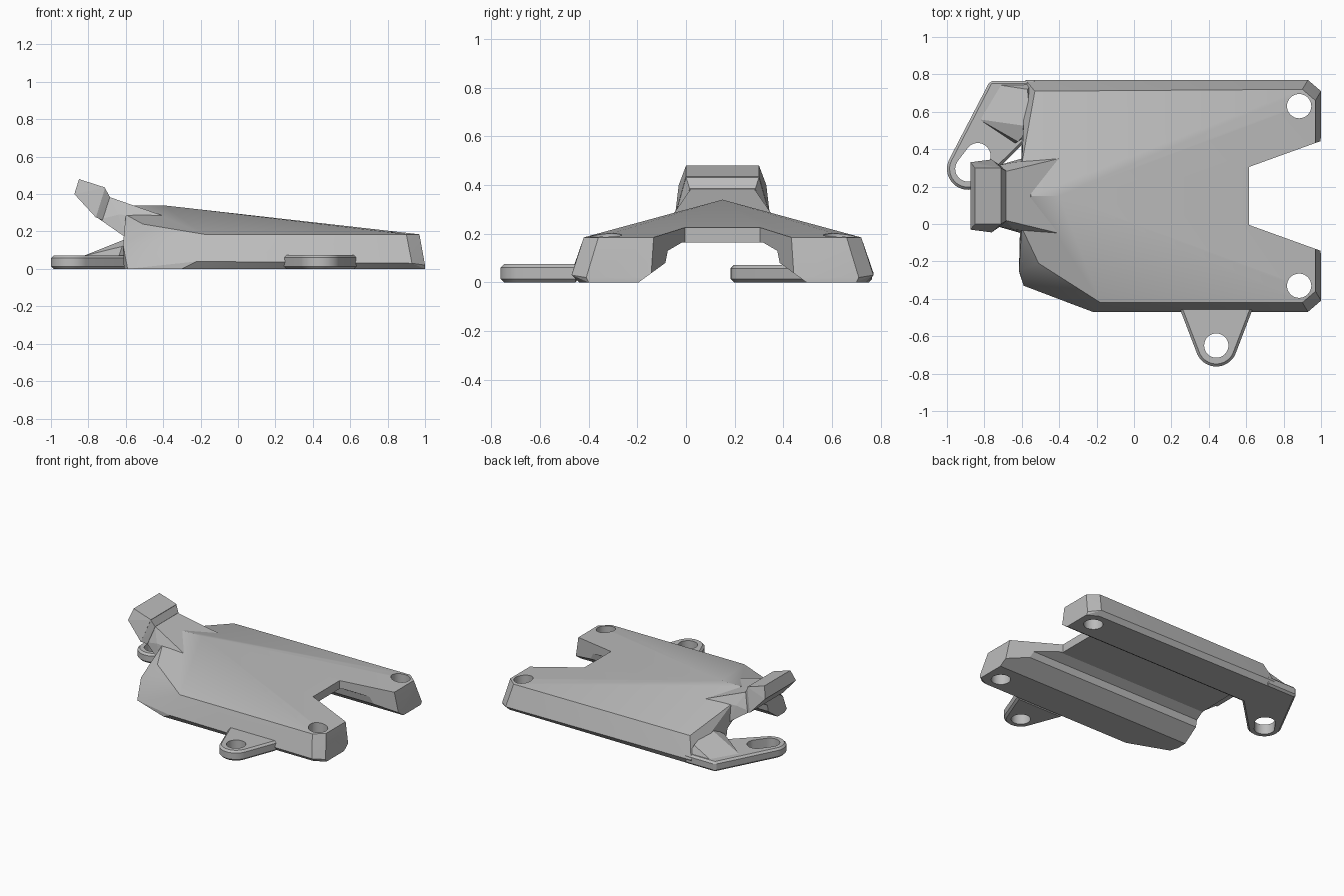
import bpy, bmesh, math
from mathutils import Vector

cube = bpy.data.objects.get("Cube")
if cube:
    bpy.data.objects.remove(cube)

grey = bpy.data.materials.new("plain_grey")
grey.use_nodes = True
GREY = (0.5, 0.5, 0.5, 1)
grey.diffuse_color = GREY
grey.node_tree.nodes["Principled BSDF"].inputs["Base Color"].default_value = GREY

MID = 0.15  # y of the ridge


def finish(name, bm):
    bmesh.ops.recalc_face_normals(bm, faces=bm.faces)
    mesh = bpy.data.meshes.new(name)
    bm.to_mesh(mesh)
    bm.free()
    mesh.materials.append(grey)
    ob = bpy.data.objects.new(name, mesh)
    bpy.context.collection.objects.link(ob)
    return ob


def hull(name, points):
    bm = bmesh.new()
    for p in points:
        bm.verts.new(p)
    res = bmesh.ops.convex_hull(bm, input=bm.verts)
    loose = [v for v in bm.verts if not v.link_faces]
    bmesh.ops.delete(bm, geom=loose, context='VERTS')
    bmesh.ops.dissolve_limit(bm, angle_limit=0.01, verts=bm.verts, edges=bm.edges)
    return finish(name, bm)


def prism(name, outline, start, depth):
    """Extrude a closed outline of 3D points along a vector."""
    bm = bmesh.new()
    face = bm.faces.new([bm.verts.new(Vector(p) + Vector(start)) for p in outline])
    ext = bmesh.ops.extrude_face_region(bm, geom=[face])
    moved = [g for g in ext["geom"] if isinstance(g, bmesh.types.BMVert)]
    bmesh.ops.translate(bm, verts=moved, vec=depth)
    return finish(name, bm)


def arc(cx, cy, r, a0, a1, n=16):
    return [(cx + r * math.cos(math.radians(a0 + (a1 - a0) * i / n)),
             cy + r * math.sin(math.radians(a0 + (a1 - a0) * i / n)), 0) for i in range(n + 1)]


def apply(ob, mod):
    bpy.context.view_layer.objects.active = ob
    bpy.ops.object.modifier_apply(modifier=mod.name)


def cut(ob, cutter):
    mod = ob.modifiers.new("cut", 'BOOLEAN')
    mod.operation = 'DIFFERENCE'
    mod.solver = 'EXACT'
    mod.object = cutter
    apply(ob, mod)
    bpy.data.objects.remove(cutter)


def hole(ob, x, y, r=0.065):
    cut(ob, prism("hole_cutter", arc(x, y, r, 0, 348.75, 31), (0, 0, -0.2), (0, 0, 1)))


def chamfer(ob, width):
    mod = ob.modifiers.new("chamfer", 'BEVEL')
    mod.width = width
    mod.segments = 1
    mod.limit_method = 'ANGLE'
    mod.angle_limit = math.radians(60)
    apply(ob, mod)


def smooth(ob, angle=22):
    bpy.ops.object.select_all(action='DESELECT')
    ob.select_set(True)
    bpy.context.view_layer.objects.active = ob
    bpy.ops.object.shade_smooth_by_angle(angle=math.radians(angle))


def both(x, half, z):
    """A point on each side of the ridge line."""
    return [(x, MID - half, z), (x, MID + half, z)]


# Hipped cover body
points = [(-0.4, MID, 0.34), (-0.55, MID, 0.34)]
points += both(-0.6, 0.17, 0.29)
points += both(0.9, 0.57, 0.185) + both(0.97, 0.51, 0.185)
points += both(0.93, 0.62, 0.03) + both(1.0, 0.56, 0.02) + both(1.0, 0.55, 0)
points += both(0.92, 0.59, 0)
# front left corner, cut off at an angle
points += [(-0.18, -0.42, 0.185), (-0.51, -0.21, 0.24), (-0.22, -0.47, 0.04),
           (-0.3, -0.44, 0), (-0.59, -0.33, 0), (-0.61, -0.27, 0), (-0.615, -0.25, 0.13)]
# back left corner
points += [(-0.53, 0.71, 0.185), (-0.58, 0.77, 0.04), (-0.58, 0.75, 0), (-0.6, 0.45, 0)]
body = hull("cover_body", points)

# Channel along the underside
half_channel = [(0.365, -0.02), (0.345, 0), (0.235, 0.08), (0.225, 0.13), (0.165, 0.165)]
section = [(0, MID - y, z) for y, z in half_channel]
section += [(0, MID + y, z) for y, z in reversed(half_channel)]
cut(body, prism("channel_cutter", section, (-1.2, 0, 0), (2.6, 0, 0)))

# Flared notch between the two arms, then the arm holes
notch = [(0.615, MID - 0.155, 0), (1.1, MID - 0.33, 0),
         (1.1, MID + 0.33, 0), (0.615, MID + 0.155, 0)]
cut(body, prism("notch_cutter", notch, (0, 0, -0.2), (0, 0, 1)))
for side in (-1, 1):
    hole(body, 0.883, MID + side * 0.48)
smooth(body)

# Front mounting tab
front_outline = [(0.64, -0.44, 0), (0.24, -0.44, 0)] + arc(0.44, -0.65, 0.112, 205, 335)
front_tab = prism("front_tab", front_outline, (0, 0, 0), (0, 0, 0.075))
chamfer(front_tab, 0.014)
hole(front_tab, 0.44, -0.65)
smooth(front_tab)

# Slotted tab at the back left
slot_outline = [(-0.52, 0.5, 0), (-0.52, 0.765, 0), (-0.77, 0.765, 0)]
slot_outline += arc(-0.888, 0.295, 0.112, 153, 312)
slot_tab = prism("slotted_tab", slot_outline, (0, 0, 0), (0, 0, 0.072))
chamfer(slot_tab, 0.014)
slot = arc(-0.888, 0.295, 0.068, 145, 325) + arc(-0.835, 0.365, 0.068, -35, 145)
cut(slot_tab, prism("slot_cutter", slot, (0, 0, -0.2), (0, 0, 0.5)))
smooth(slot_tab)

# Ramp rising from the slotted tab to the body
hull("tab_ramp", [(-0.765, 0.75, 0.05), (-0.83, 0.56, 0.068), (-0.64, 0.43, 0.06),
                  (-0.62, 0.44, 0.12), (-0.57, 0.72, 0.13), (-0.55, 0.52, 0.18),
                  (-0.54, 0.755, 0.05), (-0.53, 0.5, 0.05)])

# Flared neck that blends into the roof
neck = both(-0.69, 0.13, 0.385) + both(-0.55, 0.1, 0.335) + both(-0.4, 0.2, 0.284)
neck += both(-0.74, 0.16, 0.265) + both(-0.64, 0.18, 0.29)
neck += both(-0.63, 0.18, 0.195) + both(-0.6, 0.2, 0.168) + both(-0.5, 0.2, 0.18)
hull("neck", neck)

# Raised end block with a stepped collar
block = both(-0.85, 0.15, 0.48) + both(-0.71, 0.15, 0.435)
block += both(-0.875, 0.18, 0.4) + both(-0.76, 0.195, 0.275)
hull("end_block", block)
collar = both(-0.712, 0.15, 0.433) + both(-0.685, 0.135, 0.385)
collar += both(-0.76, 0.194, 0.276) + both(-0.725, 0.17, 0.26)
hull("end_collar", collar)
